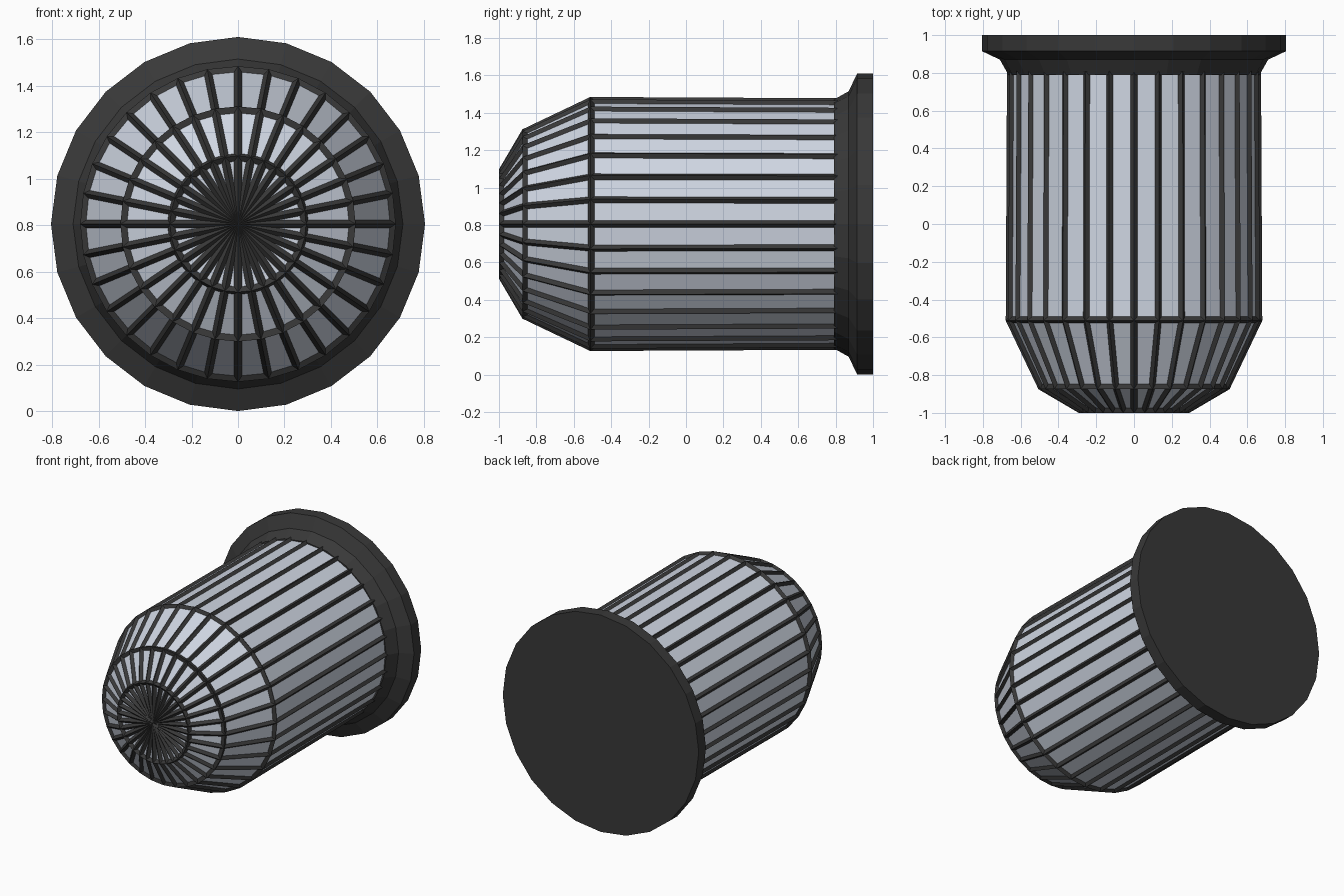
import bpy, bmesh, math

if "Cube" in bpy.data.objects:
    bpy.data.objects.remove(bpy.data.objects["Cube"])

CZ = 0.805   # height of the lamp axis


def material(name, rgb):
    m = bpy.data.materials.new(name)
    m.diffuse_color = (*rgb, 1)
    m.use_nodes = True
    m.node_tree.nodes["Principled BSDF"].inputs["Base Color"].default_value = m.diffuse_color
    return m


def lathe(name, profile, sides, mat, cap_back=False):
    """Revolve (radius, y) points about the y axis; radius 0 makes a pole."""
    bm = bmesh.new()
    rings = []
    for r, y in profile:
        if r == 0:
            rings.append([bm.verts.new((0, y, CZ))] * sides)
        else:
            rings.append([bm.verts.new((r * math.sin(2 * math.pi * i / sides), y,
                                        CZ + r * math.cos(2 * math.pi * i / sides)))
                          for i in range(sides)])
    for a, b in zip(rings, rings[1:]):
        for i in range(sides):
            j = (i + 1) % sides
            bm.faces.new(dict.fromkeys((a[i], a[j], b[j], b[i])))
    if cap_back:
        bm.faces.new(rings[-1])
    bmesh.ops.recalc_face_normals(bm, faces=bm.faces)
    me = bpy.data.meshes.new(name)
    bm.to_mesh(me)
    bm.free()
    me.materials.append(mat)
    ob = bpy.data.objects.new(name, me)
    bpy.context.collection.objects.link(ob)
    return ob


dark = material("dark_metal", (0.04, 0.04, 0.04))
pale = material("pale_glass", (0.62, 0.67, 0.76))

# Glass shell: cylinder with a two-step tapered nose
shell = [(0, -0.983), (0.288, -0.983), (0.493, -0.863), (0.662, -0.508), (0.655, 0.81)]
lathe("glass_shell", shell, 32, pale)

# Wire cage following every edge of the glass
cage = lathe("wire_cage", shell, 32, dark)
wire = cage.modifiers.new("wire", 'WIREFRAME')
wire.thickness = 0.035
wire.use_even_offset = True
wire.use_boundary = True

# Flared mounting flange with a flat back
lathe("mounting_flange", [(0, 0.79), (0.665, 0.79), (0.71, 0.87), (0.805, 0.915), (0.805, 1.0)],
      24, dark, cap_back=True)
